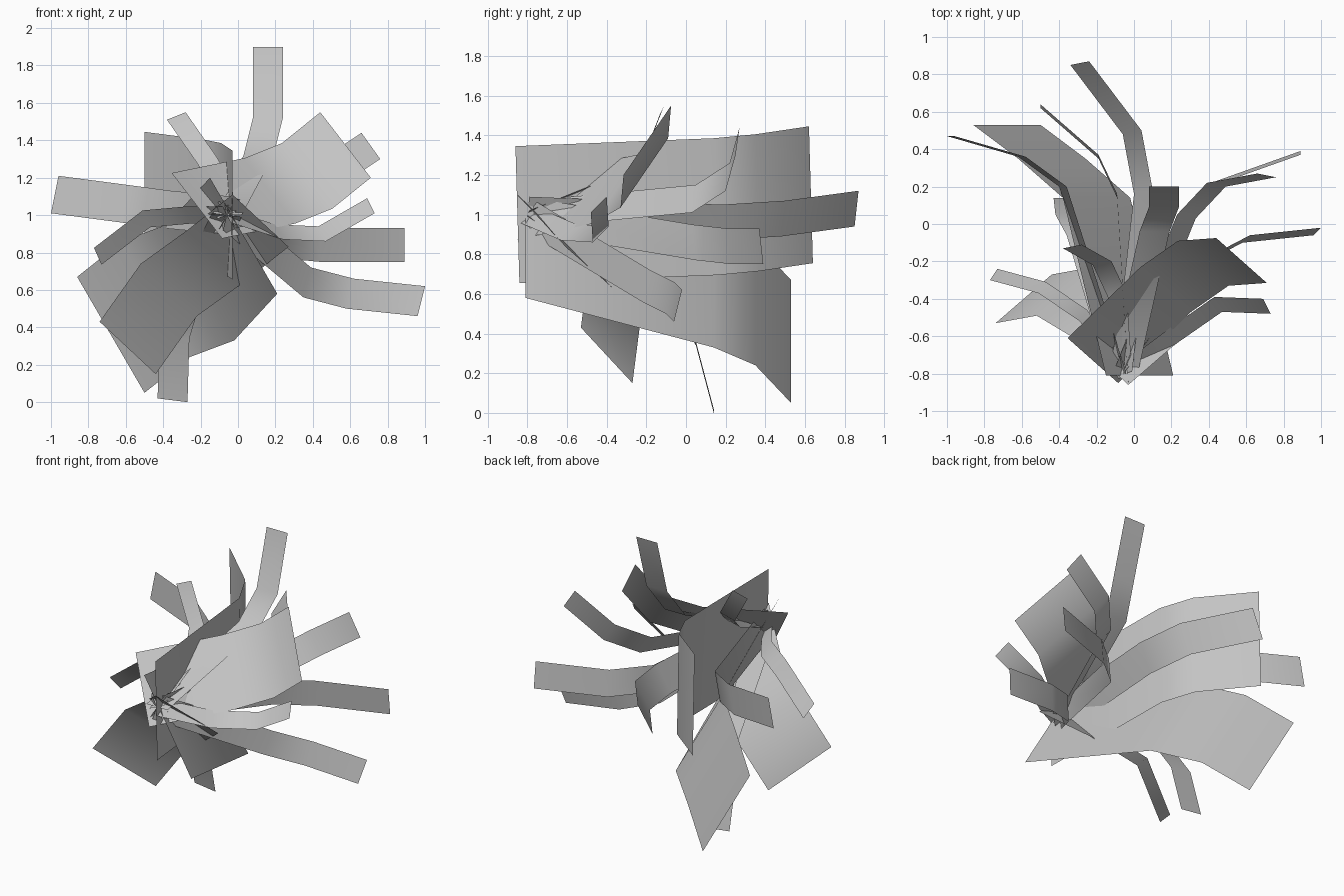
import bpy
from mathutils import Vector

if "Cube" in bpy.data.objects:
    bpy.data.objects.remove(bpy.data.objects["Cube"], do_unlink=True)

# One plain grey for every blade
grey = bpy.data.materials.new("light_grey")
grey.use_nodes = True
colour = (.55, .55, .55, 1)
grey.diffuse_color = colour
grey.node_tree.nodes["Principled BSDF"].inputs["Base Color"].default_value = colour

# Point all the narrow blades grow from
CROWN = (-.06, -.8, 1)


def blade(name, half_width, knee, bend, tip, root=CROWN):
    """A bent ribbon swept along four centre points with a constant width vector."""
    side = Vector(half_width)
    verts = []
    for centre in (root, knee, bend, tip):
        verts.append(Vector(centre) - side)
        verts.append(Vector(centre) + side)
    faces = [(i, i + 1, i + 3, i + 2) for i in range(0, len(verts) - 2, 2)]
    mesh = bpy.data.meshes.new(name)
    mesh.from_pydata(verts, [], faces)
    mesh.materials.append(grey)
    mesh.polygons.foreach_set("use_smooth", [True] * len(faces))
    mesh.update()
    blade_object = bpy.data.objects.new(name, mesh)
    bpy.context.scene.collection.objects.link(blade_object)
    return blade_object


# Broad leaves
blade("broad_leaf_upper_left", half_width=(.135, -.12, -.175),
      root=(-.22, -.73, 1.05), knee=(.17, -.35, 1.13),
      bend=(.37, -.21, 1.21), tip=(.575, -.195, 1.375))
blade("broad_leaf_rear", half_width=(0, .01, -.345),
      root=(-.03, -.85, 1), knee=(-.09, .15, 1.04),
      bend=(-.19, .36, 1.06), tip=(-.5, .63, 1.1))
blade("broad_leaf_lower_rear", half_width=(.18, 0, -.31),
      root=(.03, -.81, .89), knee=(-.2, .14, .64),
      bend=(-.44, .35, .55), tip=(-.68, .53, .36))
blade("broad_leaf_lower_front", half_width=(.15, .13, -.14),
      root=(.12, -.73, .97), knee=(-.12, -.51, .78),
      bend=(-.37, -.36, .6), tip=(-.59, -.4, .29))

# Narrow leaves rising upward
blade("narrow_leaf_top", half_width=(.08, 0, 0),
      knee=(.11, -.04, 1.32), bend=(.16, .09, 1.52), tip=(.16, .2, 1.9))
blade("narrow_leaf_upper_right", half_width=(.05, .01, .02),
      knee=(-.09, -.38, 1.17), bend=(-.17, -.21, 1.3), tip=(-.33, -.12, 1.53))
blade("narrow_leaf_upper_left", half_width=(.05, -.01, -.07),
      knee=(.28, .04, 1.08), bend=(.44, .21, 1.19), tip=(.71, .26, 1.37))

# Narrow leaves spreading backward and sideways
blade("narrow_leaf_back", half_width=(.05, .01, .09),
      knee=(.05, .17, .96), bend=(-.01, .49, .98), tip=(-.29, .86, 1.03))
blade("narrow_leaf_far_right", half_width=(.02, 0, .1),
      knee=(-.38, .2, 1.03), bend=(-.6, .36, 1.06), tip=(-.98, .47, 1.11))
blade("narrow_leaf_front_right", half_width=(.02, .03, -.045),
      knee=(-.27, -.49, 1), bend=(-.49, -.34, .98), tip=(-.75, -.27, .78))
blade("narrow_leaf_front_left", half_width=(.02, -.04, -.04),
      knee=(.22, -.59, .91), bend=(.45, -.43, .9), tip=(.71, -.44, 1.05))
blade("narrow_leaf_back_left", half_width=(0, .01, -.09),
      knee=(.23, .04, .86), bend=(.44, .22, .84), tip=(.89, .38, .84))

# Narrow leaves drooping downward
blade("narrow_leaf_far_left", half_width=(-.02, -.02, -.08),
      knee=(.37, -.2, .64), bend=(.6, -.08, .58), tip=(.98, -.04, .54))
blade("narrow_leaf_bottom", half_width=(.08, 0, -.01),
      knee=(-.28, -.06, .55), bend=(-.34, .05, .35), tip=(-.35, .14, .01))
